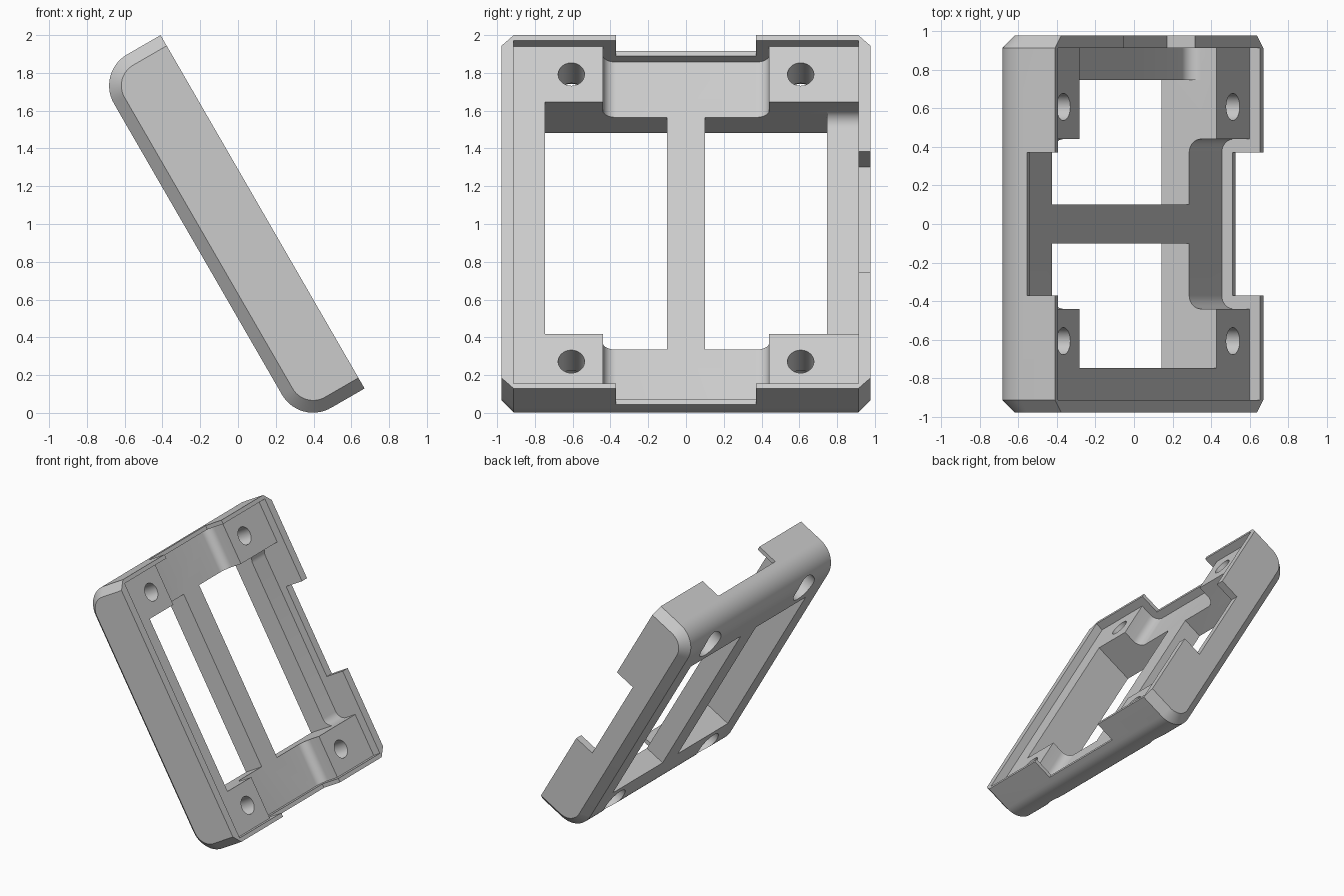
import bpy, bmesh, math
from mathutils import Matrix, Vector

default = bpy.data.objects.get("Cube")
if default:
    bpy.data.objects.remove(default, do_unlink=True)

# Local layout: x along the length, y across, z from closed back to open face
HALF_LEN, HALF_WID, DEPTH = 1.08, 0.977, 0.395
CHAMFER, ROUND = 0.065, 0.19
PAD, RECESS, NOTCH = 0.33, 0.165, 0.228
WIN_LEN, WIN_WID, BAR = 0.71, 0.747, 0.1
POCKET_LEN, POCKET_WID = 1.048, 0.912
ABOVE = 0.7


def u_profile(half, bottom, top, radius, steps):
    """Trough outline with two rounded bottom corners."""
    pts = [(half, top), (-half, top)]
    for side, start in ((-1, math.pi), (1, 1.5 * math.pi)):
        for i in range(steps + 1):
            a = start + i * math.pi / 2 / steps
            pts.append((side * (half - radius) + radius * math.cos(a),
                        bottom + radius + radius * math.sin(a)))
    return pts


def loft(name, sections):
    """Skin a closed solid through matching loops of points."""
    bm = bmesh.new()
    loops = [[bm.verts.new(p) for p in s] for s in sections]
    for a, b in zip(loops, loops[1:]):
        for i in range(len(a)):
            j = (i + 1) % len(a)
            bm.faces.new((a[i], a[j], b[j], b[i]))
    bm.faces.new(loops[0])
    bm.faces.new(loops[-1])
    bmesh.ops.recalc_face_normals(bm, faces=bm.faces)
    mesh = bpy.data.meshes.new(name)
    bm.to_mesh(mesh)
    bm.free()
    obj = bpy.data.objects.new(name, mesh)
    bpy.context.collection.objects.link(obj)
    return obj


def box(name, x, y, z):
    return loft(name, [[(x[0], y[0], h), (x[1], y[0], h),
                        (x[1], y[1], h), (x[0], y[1], h)] for h in z])


def cylinder(name, x, y, radius, z):
    ring = [(x + radius * math.cos(k * math.tau / 40),
             y + radius * math.sin(k * math.tau / 40)) for k in range(40)]
    return loft(name, [[(px, py, h) for px, py in ring] for h in z])


# Outer shell: rounded back corners, chamfered on both long sides
full = u_profile(HALF_LEN, 0, DEPTH, ROUND, 14)
inset = u_profile(HALF_LEN - CHAMFER, CHAMFER, DEPTH, ROUND - CHAMFER, 14)
layout = [(inset, -HALF_WID), (full, CHAMFER - HALF_WID),
          (full, HALF_WID - CHAMFER), (inset, HALF_WID)]
frame = loft("tilted_frame", [[(x, y, z) for x, z in p] for p, y in layout])

# Shallow pocket inside the rim
cutters = [box("pocket_cutter", (-POCKET_LEN, POCKET_LEN),
               (-POCKET_WID, POCKET_WID), (PAD, ABOVE))]

# Filleted channel along the middle, and a second one on the left-hand long side
middle = u_profile(0.44, RECESS, ABOVE, 0.07, 8)
cutters.append(loft("channel_cutter", [[(x, y, z) for y, z in middle]
                                       for x in (-POCKET_LEN, POCKET_LEN)]))
side = u_profile(WIN_LEN, RECESS, ABOVE, 0.07, 8)
cutters.append(loft("side_channel_cutter", [[(x, y, z) for x, z in side]
                                            for y in (0.5, POCKET_WID)]))

# Notches through the two end rims and one side rim
cutters.append(box("end_notch_cutter", (-1.3, 1.3), (-0.37, 0.37), (NOTCH, ABOVE)))
cutters.append(box("side_notch_cutter", (-0.37, 0.37), (0.8, 1.2), (NOTCH, ABOVE)))

# Two windows, leaving the centre bar between them
for s in (-1, 1):
    cutters.append(box("window_cutter", (-WIN_LEN, WIN_LEN),
                       sorted((s * BAR, s * WIN_WID)), (-0.2, ABOVE)))

# Screw holes with wider bores at the back
for sx in (-1, 1):
    for sy in (-1, 1):
        x, y = sx * 0.878, sy * 0.607
        cutters.append(cylinder("hole_cutter", x, y, 0.07, (-0.2, ABOVE)))
        cutters.append(cylinder("bore_cutter", x, y, 0.115, (-0.2, 0.115)))

for c in cutters:
    c.hide_render = True
    mod = frame.modifiers.new(c.name, "BOOLEAN")
    mod.operation = "DIFFERENCE"
    mod.solver = "EXACT"
    mod.object = c

# Bake the cuts and discard the cutters
bpy.context.view_layer.update()
graph = bpy.context.evaluated_depsgraph_get()
baked = bpy.data.meshes.new_from_object(frame.evaluated_get(graph))
frame.modifiers.clear()
frame.data = baked
for c in cutters:
    bpy.data.objects.remove(c, do_unlink=True)

# Lean the frame back
baked.transform(Matrix.Translation(Vector((-0.212, 0, 0.867)))
                @ Matrix.Rotation(math.radians(60), 4, "Y"))

grey = bpy.data.materials.new("light_grey")
grey.use_nodes = True
colour = (0.6, 0.6, 0.6, 1)
grey.diffuse_color = colour
grey.node_tree.nodes["Principled BSDF"].inputs["Base Color"].default_value = colour
baked.materials.clear()
baked.materials.append(grey)

bpy.ops.object.select_all(action="DESELECT")
frame.select_set(True)
bpy.context.view_layer.objects.active = frame
bpy.ops.object.shade_smooth_by_angle(angle=math.radians(30))
